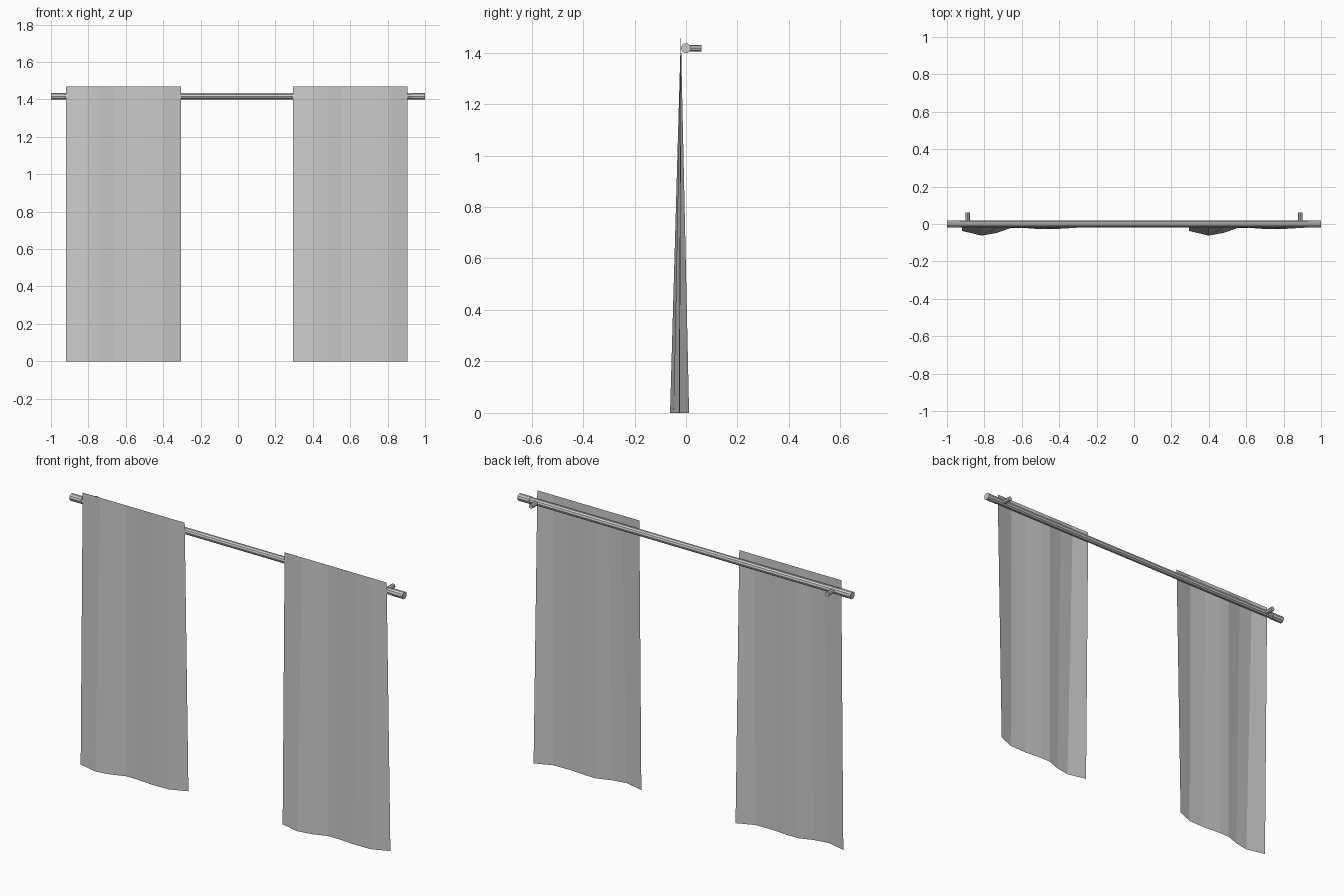
import bpy
import bmesh
from math import pi
from mathutils import Matrix

cube = bpy.data.objects.get("Cube")
if cube:
    bpy.data.objects.remove(cube, do_unlink=True)


def material(name, color):
    mat = bpy.data.materials.new(name)
    mat.use_nodes = True
    mat.diffuse_color = color
    mat.node_tree.nodes["Principled BSDF"].inputs["Base Color"].default_value = color
    return mat


GREY = material("neutral grey", (0.6, 0.6, 0.6, 1))
ROD_Z = 1.417
TOP_Z = 1.47


def finish(name, bm):
    mesh = bpy.data.meshes.new(name)
    bm.to_mesh(mesh)
    bm.free()
    mesh.materials.append(GREY)
    obj = bpy.data.objects.new(name, mesh)
    bpy.context.collection.objects.link(obj)
    return obj


def cylinder(name, radius, length, center, axis, sides):
    bm = bmesh.new()
    turn = Matrix.Rotation(pi / 2, 4, axis)
    bmesh.ops.create_cone(bm, cap_ends=True, segments=sides, radius1=radius,
                          radius2=radius, depth=length,
                          matrix=Matrix.Translation(center) @ turn)
    return finish(name, bm)


# Hem wave: distance along the panel and depth
HEM = [(0, -.037), (.105, -.062), (.185, -.048), (.26, -.021), (.32, -.02),
       (.42, -.028), (.52, -.026), (.613, .012)]


def curtain(name, start):
    # Thin sheet, straight at the top and wavy at the hem
    bm = bmesh.new()
    pairs = [(bm.verts.new((start + dx, y, 0)),
              bm.verts.new((start + dx, -.02, TOP_Z))) for dx, y in HEM]
    for (low_a, top_a), (low_b, top_b) in zip(pairs, pairs[1:]):
        bm.faces.new((low_a, low_b, top_b, top_a))
    return finish(name, bm)


curtain("right_curtain", -.919)
curtain("left_curtain", .294)

# Rod with slightly thicker ends and wall brackets
cylinder("curtain_rod", .0175, 1.9, (0, 0, ROD_Z), 'Y', 10)
for side, sign in (("right", -1), ("left", 1)):
    cylinder(side + "_rod_end", .0195, .07, (sign * .965, 0, ROD_Z), 'Y', 10)
    cylinder(side + "_bracket", .012, .061, (sign * .89, .0305, ROD_Z), 'X', 8)
